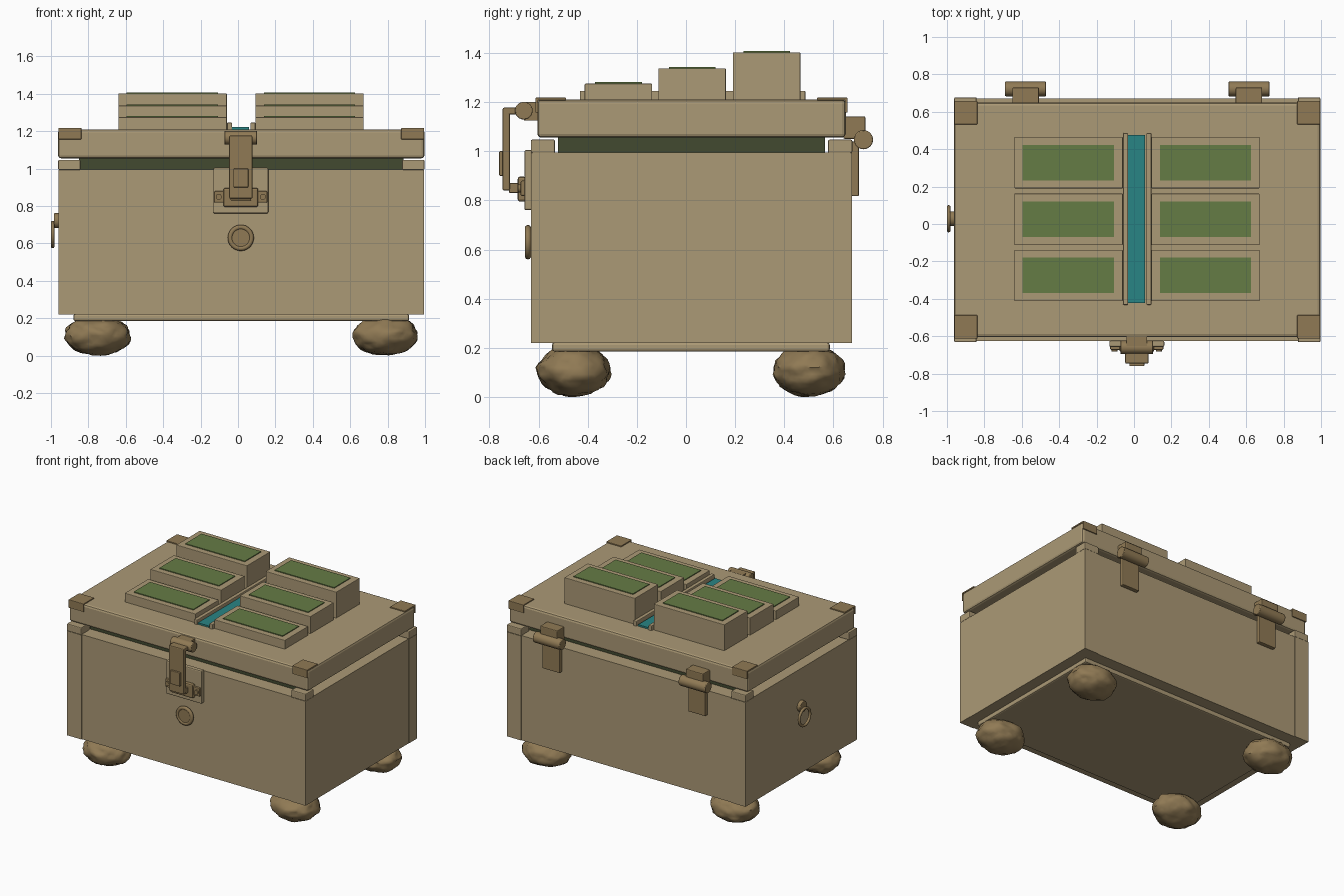
import bpy, bmesh, math
from mathutils import Vector, noise

if "Cube" in bpy.data.objects:
    bpy.data.objects.remove(bpy.data.objects["Cube"])


def material(name, rgb):
    m = bpy.data.materials.new(name)
    m.diffuse_color = (*rgb, 1)
    m.use_nodes = True
    m.node_tree.nodes["Principled BSDF"].inputs["Base Color"].default_value = m.diffuse_color
    return m


TAN = material("tan", (0.41, 0.32, 0.18))
BRONZE = material("bronze", (0.28, 0.195, 0.09))
GREEN = material("pad green", (0.13, 0.2, 0.06))
DARK = material("dark green", (0.055, 0.068, 0.03))
TEAL = material("teal", (0.022, 0.235, 0.235))
CX = 0.0175          # mirror plane of the case
CY = 0.0225


def finish(bm, name, mat, bevel=0.0, smooth=False):
    mesh = bpy.data.meshes.new(name)
    bm.to_mesh(mesh)
    bm.free()
    ob = bpy.data.objects.new(name, mesh)
    bpy.context.collection.objects.link(ob)
    mesh.materials.append(mat)
    if bevel:
        mod = ob.modifiers.new("bevel", 'BEVEL')
        mod.width, mod.segments = bevel, 2
    if smooth:
        for o in bpy.context.selected_objects:
            o.select_set(False)
        bpy.context.view_layer.objects.active = ob
        ob.select_set(True)
        bpy.ops.object.shade_smooth_by_angle(angle=math.radians(40))
    return ob


def box(name, x, y, z, mat, bevel=0.0):
    bm = bmesh.new()
    bmesh.ops.create_cube(bm, size=1)
    for v in bm.verts:
        v.co = [(r[0] + r[1]) / 2 + c * (r[1] - r[0]) for r, c in zip((x, y, z), v.co)]
    return finish(bm, name, mat, bevel)


def cylinder(name, center, radius, length, axis, mat, bevel=0.0):
    bm = bmesh.new()
    bmesh.ops.create_cone(bm, cap_ends=True, segments=24, radius1=radius,
                          radius2=radius, depth=length)
    rot = Vector((0, 0, 1)).rotation_difference(Vector(axis)).to_matrix()
    for v in bm.verts:
        v.co = rot @ v.co + Vector(center)
    return finish(bm, name, mat, bevel, True)


def torus(name, center, radius, tube, axis, mat):
    bm = bmesh.new()
    n, k = 32, 10
    rot = Vector((0, 0, 1)).rotation_difference(Vector(axis)).to_matrix()
    rings = []
    for i in range(n):
        a = math.tau * i / n
        rings.append([])
        for j in range(k):
            b = math.tau * j / k
            r = radius + tube * math.cos(b)
            p = Vector((r * math.cos(a), r * math.sin(a), tube * math.sin(b)))
            rings[-1].append(bm.verts.new(rot @ p + Vector(center)))
    for i in range(n):
        p, q = rings[i], rings[(i + 1) % n]
        for j in range(k):
            bm.faces.new((p[j], q[j], q[(j + 1) % k], p[(j + 1) % k]))
    return finish(bm, name, mat, 0, True)


def span(center, a, b, side):
    """Range from center+a to center+b, mirrored when side is -1."""
    return tuple(sorted((center + side * a, center + side * b)))


# Case: body, plinth and seal under the lid
box("case_body", (-0.958, 0.993), (-0.625, 0.67), (0.22, 0.995), TAN)
box("plinth", (-0.88, 0.915), (-0.545, 0.585), (0.185, 0.222), TAN, 0.01)
box("lid_seal", (-0.85, 0.885), (-0.52, 0.565), (0.99, 1.06), DARK)
box("lid", (-0.962, 0.997), (-0.605, 0.65), (1.055, 1.21), TAN, 0.016)

# Corner posts, lid corner plates and rough feet
for sx in (-1, 1):
    for sy in (-1, 1):
        tag = ("left" if sx < 0 else "right") + ("_front" if sy < 0 else "_back")
        box("post_" + tag, span(CX, 0.86, 0.978, sx), span(CY, 0.555, 0.653, sy),
            (0.22, 0.993), TAN)
        box("post_cap_" + tag, span(CX, 0.86, 0.979, sx), span(CY, 0.555, 0.654, sy),
            (0.993, 1.047), TAN, 0.006)
        box("corner_plate_" + tag, span(CX, 0.855, 0.978, sx),
            span(CY, 0.51, 0.634, sy), (1.207, 1.218), BRONZE, 0.003)
        box("corner_flange_" + tag, span(CX, 0.855, 0.978, sx),
            span(CY, 0.624, 0.635, sy), (1.157, 1.218), BRONZE, 0.003)
        bm = bmesh.new()
        bmesh.ops.create_icosphere(bm, subdivisions=4, radius=1)
        mid = Vector((CX + sx * 0.77, CY + sy * 0.478, 0.107))
        for v in bm.verts:
            d = v.co.normalized()
            f = 1 + 0.09 * noise.noise(d * 2.2 + mid * 9) + 0.05 * noise.noise(d * 5 + mid * 5)
            v.co = mid + Vector((d.x * 0.174, d.y * 0.146, d.z * 0.104)) * f
        finish(bm, "foot_" + tag, BRONZE, 0, True)

# Stepped blocks with green pads
for row, (y, top) in enumerate(((-0.275, 1.275), (0.025, 1.337), (0.328, 1.402))):
    for side, x0, x1 in (("left", -0.64, -0.06), ("right", 0.093, 0.672)):
        box(f"block_{side}_{row}", (x0, x1), (y - 0.137, y + 0.137), (1.2, top), TAN, 0.003)
        box(f"pad_{side}_{row}", (x0 + 0.045, x1 - 0.047), (y - 0.095, y + 0.095),
            (top - 0.002, top + 0.006), GREEN)

# Central channel
box("channel_strip", (-0.031, 0.058), (-0.423, 0.477), (1.2, 1.222), TEAL)
for sx in (-1, 1):
    box("channel_rail", span(CX, 0.049, 0.076, sx), (-0.432, 0.486), (1.2, 1.246), TAN, 0.005)

# Front latch
X = 0.015
box("latch_plate", (X - 0.147, X + 0.147), (-0.658, -0.624), (0.76, 1.005), TAN, 0.008)
box("latch_catch", (X - 0.093, X + 0.093), (-0.685, -0.65), (0.795, 0.897), BRONZE, 0.01)
box("catch_ears", (X - 0.142, X + 0.142), (-0.673, -0.652), (0.818, 0.88), BRONZE, 0.006)
for sx in (-1, 1):
    cylinder("catch_screw", (X + sx * 0.118, -0.676, 0.849), 0.016, 0.014, (0, 1, 0), BRONZE)
cylinder("latch_pin", (X, -0.66, 1.165), 0.036, 0.175, (1, 0, 0), BRONZE, 0.004)
box("latch_mount", (X - 0.055, X + 0.055), (-0.66, -0.6), (1.125, 1.2), BRONZE)
box("latch_arm", (X - 0.062, X + 0.062), (-0.745, -0.65), (1.15, 1.177), BRONZE, 0.006)
box("latch_strap", (X - 0.062, X + 0.062), (-0.746, -0.717), (0.84, 1.177), BRONZE, 0.006)
box("latch_hook", (X - 0.055, X + 0.055), (-0.72, -0.68), (0.83, 0.87), BRONZE, 0.004)
box("latch_tab", (X - 0.04, X + 0.04), (-0.76, -0.74), (0.9, 1.0), BRONZE, 0.004)

# Front button
cylinder("button", (X, -0.636, 0.63), 0.055, 0.03, (0, 1, 0), BRONZE, 0.004)
torus("button_rim", (X, -0.643, 0.63), 0.057, 0.013, (0, 1, 0), BRONZE)

# Back hinges
for sx in (-1, 1):
    x = 0.0175 + sx * 0.597
    cylinder("hinge_barrel", (x, 0.722, 1.047), 0.039, 0.22, (1, 0, 0), BRONZE, 0.004)
    box("hinge_leaf_top", (x - 0.071, x + 0.071), (0.64, 0.73), (1.05, 1.142), BRONZE, 0.006)
    box("hinge_leaf_bottom", (x - 0.071, x + 0.071), (0.672, 0.704), (0.817, 1.04), BRONZE, 0.006)

# Left side pull ring
cylinder("ring_mount", (-0.967, 0.028, 0.722), 0.04, 0.036, (1, 0, 0), BRONZE, 0.004)
torus("pull_ring", (-0.991, 0.028, 0.648), 0.063, 0.01, (1, 0, 0), BRONZE)
